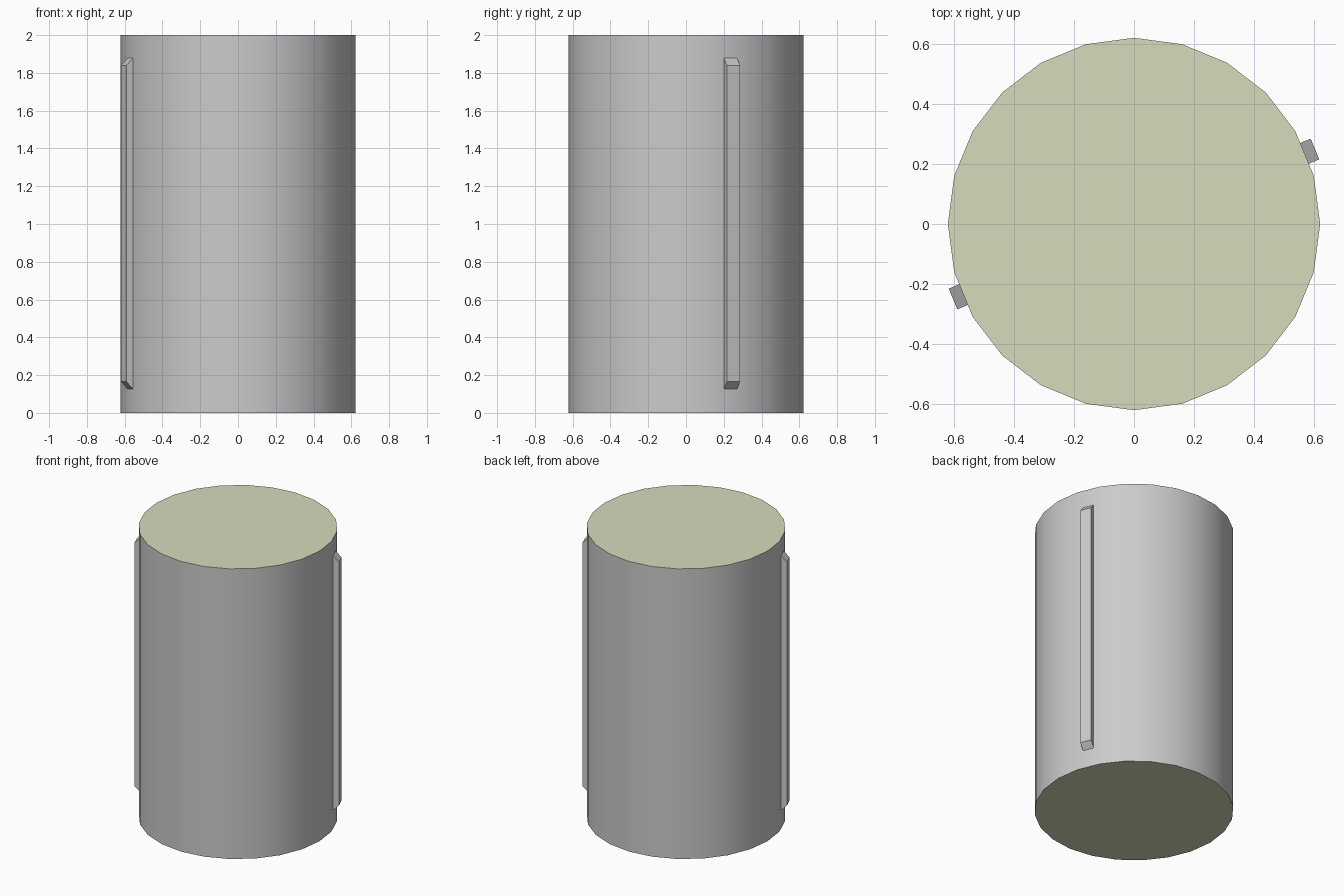
import bpy, bmesh, math
from mathutils import Matrix

if "Cube" in bpy.data.objects:
    bpy.data.objects.remove(bpy.data.objects["Cube"])

R, H, SIDES = 0.622, 2.0, 24
APOTHEM = R * math.cos(math.pi / SIDES)

# Main drum: 24 sides, vertices on the x and y axes, olive end caps
bm = bmesh.new()
ring = [bm.verts.new((R * math.cos(a), R * math.sin(a), 0))
        for a in (2 * math.pi * i / SIDES for i in range(SIDES))]
base = bm.faces.new(ring)
top = bmesh.ops.extrude_face_region(bm, geom=[base], use_keep_orig=True)
bmesh.ops.translate(bm, vec=(0, 0, H),
                    verts=[g for g in top["geom"] if isinstance(g, bmesh.types.BMVert)])
bmesh.ops.recalc_face_normals(bm, faces=bm.faces)
for f in bm.faces:
    f.material_index = 1 if len(f.verts) > 4 else 0
mesh = bpy.data.meshes.new("drum")
bm.to_mesh(mesh)
bm.free()
drum = bpy.data.objects.new("drum", mesh)
bpy.context.collection.objects.link(drum)
grey = bpy.data.materials.new("grey")
grey.diffuse_color = (0.8, 0.8, 0.8, 1)
grey.use_nodes = True
grey.node_tree.nodes["Principled BSDF"].inputs["Base Color"].default_value = grey.diffuse_color
olive = bpy.data.materials.new("olive_cap")
olive.diffuse_color = (0.68, 0.70, 0.50, 1)
olive.use_nodes = True
olive.node_tree.nodes["Principled BSDF"].inputs["Base Color"].default_value = olive.diffuse_color
mesh.materials.append(grey)
mesh.materials.append(olive)
bpy.context.view_layer.objects.active = drum
drum.select_set(True)
bpy.ops.object.shade_smooth_by_angle(angle=math.radians(30))


def rib(name, angle, width=0.075, depth=0.038, z0=0.125, z1=1.88, slope=0.04):
    """Vertical rib with slanted ends, lying on one flat of the drum."""
    profile = [(APOTHEM - 0.001, z0), (APOTHEM + depth, z0 + slope),
               (APOTHEM + depth, z1 - slope), (APOTHEM - 0.001, z1)]
    bm = bmesh.new()
    face = bm.faces.new([bm.verts.new((x, -width / 2, z)) for x, z in profile])
    ext = bmesh.ops.extrude_face_region(bm, geom=[face], use_keep_orig=True)
    bmesh.ops.translate(bm, vec=(0, width, 0),
                        verts=[g for g in ext["geom"] if isinstance(g, bmesh.types.BMVert)])
    bmesh.ops.recalc_face_normals(bm, faces=bm.faces)
    bm.transform(Matrix.Rotation(angle, 4, 'Z'))
    me = bpy.data.meshes.new(name)
    bm.to_mesh(me)
    bm.free()
    bpy.context.collection.objects.link(bpy.data.objects.new(name, me))


# Two opposite ribs, each centred on a flat
rib("right_rib", math.radians(22.5))
rib("left_rib", math.radians(202.5))
